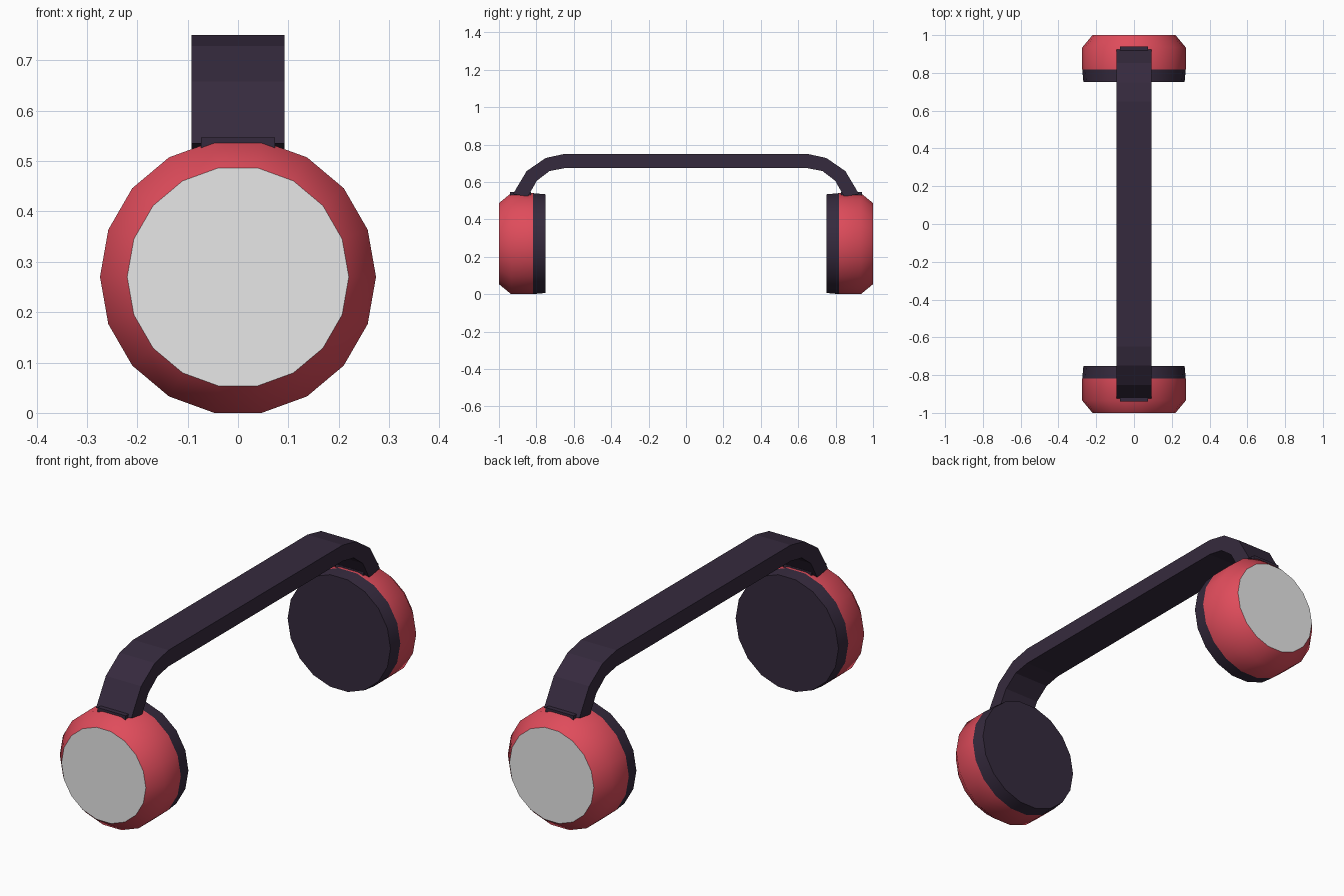
import bpy, bmesh, math

if "Cube" in bpy.data.objects:
    bpy.data.objects.remove(bpy.data.objects["Cube"])

SIDES = 18
CUP_Z = 0.27


def material(name, rgb):
    m = bpy.data.materials.new(name)
    m.diffuse_color = (*rgb, 1)
    m.use_nodes = True
    m.node_tree.nodes["Principled BSDF"].inputs["Base Color"].default_value = m.diffuse_color
    return m


red = material("red", (0.74, 0.072, 0.105))
dark = material("dark plum", (0.036, 0.023, 0.047))
white = material("light grey", (0.8, 0.8, 0.8))


def make_object(name, bm, mats):
    bmesh.ops.recalc_face_normals(bm, faces=bm.faces[:])
    mesh = bpy.data.meshes.new(name)
    bm.to_mesh(mesh)
    bm.free()
    for m in mats:
        mesh.materials.append(m)
    ob = bpy.data.objects.new(name, mesh)
    bpy.context.collection.objects.link(ob)
    return ob


def lathe(name, profile, side, mats):
    """Capped solid of revolution about the y axis; profile is (distance, radius)."""
    bm = bmesh.new()
    rings = []
    for y, r in profile:
        angles = [2 * math.pi * i / SIDES for i in range(SIDES)]
        rings.append([bm.verts.new((r * math.cos(a), side * y, CUP_Z + r * math.sin(a)))
                      for a in angles])
    for a, b in zip(rings, rings[1:]):
        for i in range(SIDES):
            j = (i + 1) % SIDES
            bm.faces.new((a[i], a[j], b[j], b[i])).smooth = True
    outer = bm.faces.new(rings[0])
    bm.faces.new(rings[-1])
    outer.material_index = len(mats) - 1
    for e in outer.edges:
        e.smooth = False
    for v_ring in (rings[-1],):
        for i in range(SIDES):
            bm.edges.get((v_ring[i], v_ring[(i + 1) % SIDES])).smooth = False
    return make_object(name, bm, mats)


def prism(name, outline, half_width, mat):
    """Extrude a closed (y, z) outline symmetrically along x."""
    bm = bmesh.new()
    left = [bm.verts.new((-half_width, y, z)) for y, z in outline]
    right = [bm.verts.new((half_width, y, z)) for y, z in outline]
    n = len(outline)
    for i in range(n):
        j = (i + 1) % n
        bm.faces.new((left[i], left[j], right[j], right[i]))
    bm.faces.new(left)
    bm.faces.new(right)
    return make_object(name, bm, [mat])


for side, label in ((-1, "front"), (1, "back")):
    # Rounded shell with a light outer disc
    lathe(label + "_ear_cup", [(1.0, 0.22), (0.935, 0.274), (0.817, 0.274)],
          side, [red, white])
    # Cushion on the inner side
    lathe(label + "_ear_cushion", [(0.817, 0.274), (0.752, 0.268)], side, [dark])
    # Small socket joining band and cup
    prism(label + "_band_socket",
          [(side * y, z) for y, z in ((0.94, 0.5), (0.94, 0.547), (0.83, 0.547), (0.83, 0.5))],
          0.073, dark)

# Headband arch: outer curve across, inner curve back
outer = [(0.925, 0.535), (0.852, 0.658), (0.75, 0.728), (0.648, 0.75)]
inner = [(0.648, 0.674), (0.73, 0.658), (0.798, 0.606), (0.845, 0.522)]
outline = ([(-y, z) for y, z in outer] + outer[::-1]
           + inner[::-1] + [(-y, z) for y, z in inner])
prism("headband", outline, 0.092, dark)
